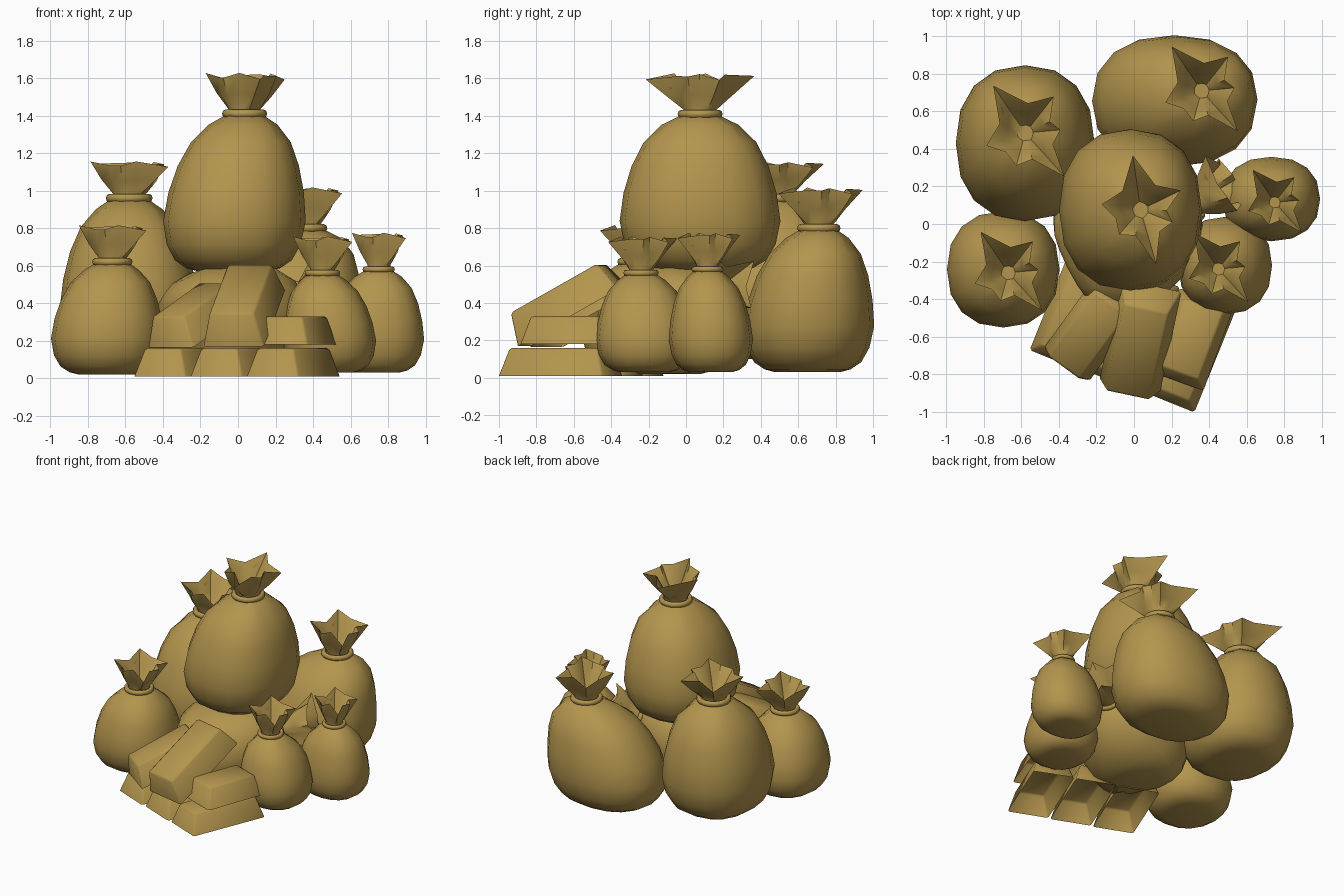
import bpy, bmesh
from math import sin, cos, pi, radians, copysign
from mathutils import Matrix, Vector

cube = bpy.data.objects.get("Cube")
if cube:
    bpy.data.objects.remove(cube, do_unlink=True)

gold = bpy.data.materials.new("old_gold")
gold.use_nodes = True
GOLD = (0.45, 0.30, 0.075, 1)
gold.diffuse_color = GOLD
gold.node_tree.nodes["Principled BSDF"].inputs["Base Color"].default_value = GOLD


def finish(name, bm, matrix, smooth):
    mesh = bpy.data.meshes.new(name)
    bm.to_mesh(mesh)
    bm.free()
    mesh.materials.append(gold)
    obj = bpy.data.objects.new(name, mesh)
    bpy.context.collection.objects.link(obj)
    obj.matrix_world = matrix
    bpy.ops.object.select_all(action='DESELECT')
    obj.select_set(True)
    bpy.context.view_layer.objects.active = obj
    bpy.ops.object.shade_smooth_by_angle(angle=radians(smooth))
    return obj


def loft(rings, capped=True):
    """Skin a list of closed point rings, capping the ends or joining them."""
    bm = bmesh.new()
    rows = [[bm.verts.new(p) for p in ring] for ring in rings]
    n = len(rows[0])
    if capped:
        bm.faces.new(rows[0])
        bm.faces.new(rows[-1])
    else:
        rows.append(rows[0])
    for a, b in zip(rows, rows[1:]):
        for i in range(n):
            j = (i + 1) % n
            bm.faces.new((a[i], a[j], b[j], b[i]))
    bmesh.ops.recalc_face_normals(bm, faces=bm.faces)
    return bm


def boxy(value):
    """Push a sine or cosine outward for a slightly squared outline."""
    return copysign(abs(value) ** .88, value)


# Sack silhouette: height fraction, width fraction
BODY = [(0, .5), (.02, .66), (.07, .82), (.17, .94), (.32, 1), (.5, .95),
        (.67, .85), (.82, .7), (.93, .46)]
# Gathered mouth outline: angle, reach
STAR = [(5, .65), (25, .5), (52, .85), (85, .55), (124, 1.05), (160, .5),
        (198, .75), (225, .5), (255, .62), (285, .5), (312, 1.08), (338, .55)]
# Mouth layers, outside up then inside down: height, reach, star strength
MOUTH = [(-.1, .32, 0), (.12, .32, .1), (.5, .62, .55), (1, 1, 1),
         (.96, .94, 1), (.5, .5, .7), (.12, .16, .2)]


def sack(name, rx, ry, height, neck, mouth, mouth_h, matrix, spin=0):
    """Sack standing on its local origin; neck is the local offset of the tie."""
    sides = 16
    nx, ny = neck
    tie = mouth * 0.3
    rings = []
    for t, f in BODY + [(1, None)]:
        lean = t ** 2
        ring = []
        for i in range(sides):
            a = 2 * pi * i / sides
            fold = 1 + (0.05 * (-1) ** i if t > .9 else 0)
            wx, wy = (rx * f, ry * f) if f else (tie, tie)
            ring.append((nx * lean + wx * fold * boxy(cos(a)),
                         ny * lean + wy * fold * boxy(sin(a)), height * t))
        rings.append(ring)
    body = finish(name + "_body", loft(rings), matrix, 50)

    # Flared, pleated mouth
    top = matrix @ Matrix.Translation((nx, ny, height))
    rings = []
    for h, reach, strength in MOUTH:
        ring = []
        for k, (deg, r) in enumerate(STAR):
            a = radians(deg + spin)
            rad = mouth * reach * (r * strength + (1 - strength))
            lift = mouth_h * (h + 0.09 * strength * sin(k * 2.3))
            ring.append((rad * cos(a), rad * sin(a), lift))
        rings.append(ring)
    finish(name + "_mouth", loft(rings), top, 45)

    # Rope tie
    minor = mouth * 0.065
    rings = []
    for i in range(16):
        a = 2 * pi * i / 16
        rings.append([((tie + minor * (1 + cos(b))) * cos(a),
                       (tie + minor * (1 + cos(b))) * sin(a),
                       minor * 1.2 * sin(b)) for b in (2 * pi * k / 8 for k in range(8))])
    finish(name + "_rope", loft(rings, capped=False), top, 60)
    return body


def at(x, y, z):
    return Matrix.Translation((x, y, z))


# Standing sacks
sack("top_sack", .38, .43, .84, (.06, 0), .28, .2, at(-.025, .075, .57), -26)
sack("back_left_sack", .37, .415, .86, (0, .06), .29, .18, at(-.58, .425, .1))
sack("back_sack", .44, .35, .77, (.16, .06), .27, .2, at(.2, .65, .03))
sack("front_left_sack", .3, .31, .6, (.03, -.02), .25, .18, at(-.7, -.24, .02))
sack("right_sack", .26, .225, .55, (.02, -.02), .2, .18, at(.73, .135, .03))
sack("front_right_sack", .25, .26, .53, (-.04, -.02), .22, .18, at(.49, -.22, .03))

# Fallen sack under the pile, flattened where it rests
axis = Vector((.83, .42, .3)).normalized()
side = Vector((0, 0, 1)).cross(axis).normalized()
turn = Matrix((side.cross(axis), side, axis)).transposed().to_4x4()
place = at(-.31, -.21, .2) @ turn
fallen = sack("fallen_sack", .32, .38, .74, (0, 0), .23, .22, place)
back = place.inverted()
for v in fallen.data.vertices:
    p = place @ v.co
    p.z = max(p.z, .02)
    v.co = back @ p


def bar(name, center, yaw, pitch=0, size=(.3, .6, .15)):
    """Hollow ingot with tapered sides, softened edges and an open base."""
    w, l, h = size
    bm = bmesh.new()
    bmesh.ops.create_cube(bm, size=1)
    for v in bm.verts:
        inset = .045 if v.co.z > 0 else 0
        v.co = (v.co.x * (w - 2 * inset), v.co.y * (l - 2 * inset), v.co.z * h)
    base = [f for f in bm.faces if f.normal.z < -.9]
    bmesh.ops.delete(bm, geom=base, context='FACES_ONLY')
    edges = [e for e in bm.edges if not e.is_boundary]
    bmesh.ops.bevel(bm, geom=edges, offset=.012, segments=1, affect='EDGES')
    finish(name, bm, at(*center) @ Matrix.Rotation(radians(yaw), 4, 'Z')
           @ Matrix.Rotation(radians(pitch), 4, 'X'), 50)


# Stacked bars
for i, spot in enumerate(("right", "middle", "left")):
    bar("lower_bar_" + spot, (.295 - .3 * i, -.67 + .11 * i, .085), -22)
bar("upper_bar_right", (.305, -.615, .255), -20, 0, (.31, .47, .15))
bar("upper_bar_left", (-.23, -.57, .345), -36, 23, (.3, .55, .16))
bar("leaning_bar", (.025, -.64, .4), -12, 29, (.33, .63, .18))
